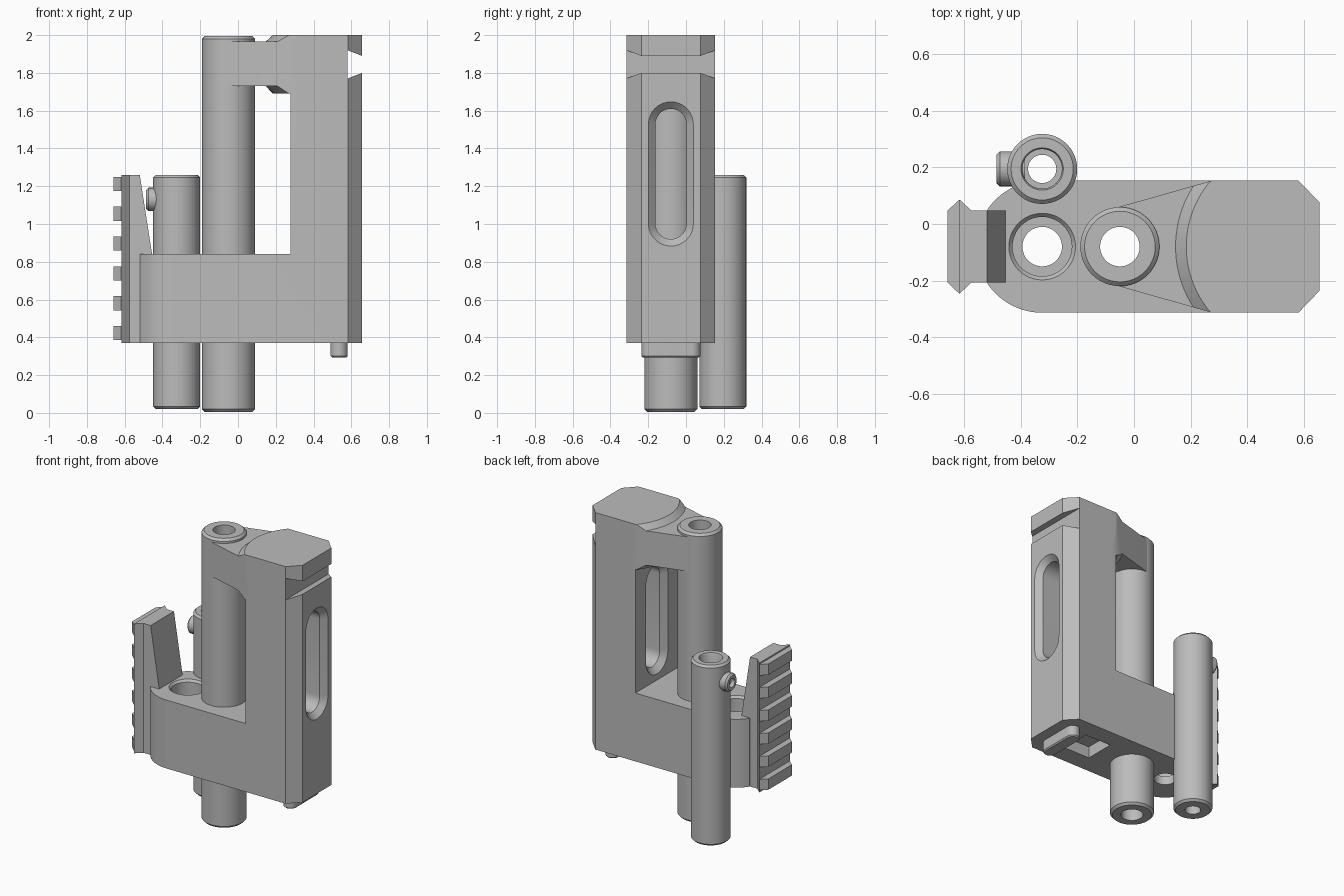
import bpy, bmesh
from math import sin, cos, pi, radians
from mathutils import Vector

cube = bpy.data.objects.get("Cube")
if cube:
    bpy.data.objects.remove(cube, do_unlink=True)

grey = bpy.data.materials.new("plain_grey")
grey.use_nodes = True
COLOUR = (0.5, 0.5, 0.5, 1)
grey.diffuse_color = COLOUR
grey.node_tree.nodes["Principled BSDF"].inputs["Base Color"].default_value = COLOUR

MID = -0.08          # y of the body's middle plane
HALF = 0.234         # half depth of the body
BARREL = Vector((-0.05, MID, 0))
SOCKET = Vector((-0.325, MID, 0))
REAR = Vector((-0.325, 0.195, 0))


def loft(name, rings, closed=False):
    """Skin a list of equal rings; cap the ends, or join last to first."""
    bm = bmesh.new()
    loops = [[bm.verts.new(p) for p in ring] for ring in rings]
    pairs = list(zip(loops, loops[1:]))
    if closed:
        pairs.append((loops[-1], loops[0]))
    else:
        bm.faces.new(loops[0])
        bm.faces.new(loops[-1])
    n = len(loops[0])
    for a, b in pairs:
        for i in range(n):
            j = (i + 1) % n
            bm.faces.new((a[i], a[j], b[j], b[i]))
    bmesh.ops.recalc_face_normals(bm, faces=bm.faces)
    mesh = bpy.data.meshes.new(name)
    bm.to_mesh(mesh)
    bm.free()
    mesh.materials.append(grey)
    ob = bpy.data.objects.new(name, mesh)
    bpy.context.collection.objects.link(ob)
    return ob


def plan(name, pts, z0, z1):
    """Extrude a plan outline (x, offset from the middle plane) upwards."""
    return loft(name, [[(x, MID + y, z) for x, y in pts] for z in (z0, z1)])


def side(name, pts, half):
    """Extrude a side outline (x, z) along y."""
    return loft(name, [[(x, MID + s * half, z) for x, z in pts] for s in (-1, 1)])


def lathe(name, profile, centre, closed=False, along_x=False, n=48):
    """Revolve (radius, height) pairs about a vertical or x axis."""
    rings = []
    for r, h in profile:
        circle = [(r * cos(2 * pi * i / n), r * sin(2 * pi * i / n)) for i in range(n)]
        rings.append([centre + Vector((h, a, b) if along_x else (a, b, h)) for a, b in circle])
    return loft(name, rings, closed)


def stadium(r, half_straight, n=16):
    """Rounded slot outline, long in its second coordinate."""
    ends = []
    for s in (0, 1):
        ends += [(r * cos(pi * (s + i / n)), r * sin(pi * (s + i / n)) + (1 - 2 * s) * half_straight)
                 for i in range(n + 1)]
    return ends


def mirrored(pts):
    """Add the mirror image of a half outline across the middle plane."""
    return pts + [(x, -y) for x, y in reversed(pts)]


def combine(target, other, operation):
    mod = target.modifiers.new("join", "BOOLEAN")
    mod.operation = operation
    mod.solver = "EXACT"
    mod.object = other
    bpy.context.view_layer.objects.active = target
    bpy.ops.object.modifier_apply(modifier=mod.name)
    bpy.data.objects.remove(other, do_unlink=True)


def smooth(ob):
    bpy.ops.object.select_all(action="DESELECT")
    ob.select_set(True)
    bpy.context.view_layer.objects.active = ob
    bpy.ops.object.shade_smooth_by_angle(angle=radians(30))


# Body block with rounded, flattened left end and chamfered right end
arc = [(SOCKET.x + HALF * cos(radians(a)), HALF * sin(radians(a))) for a in range(146, 89, -4)]
arc.append((SOCKET.x, HALF))
body = plan("body", mirrored(arc + [(0.582, HALF), (0.657, 0.156)]), 0.37, 2.0)
combine(body, side("gap_cutter", [(-1, 0.84), (0.277, 0.84), (0.277, 3), (-1, 3)], 1), "DIFFERENCE")

# Upper arm tapering to the barrel
taper = [(BARREL.x + 0.136 * cos(radians(a)), 0.136 * sin(radians(a))) for a in range(180, 104, -5)]
taper = taper[1:] + [(0.277, HALF), (0.32, HALF)]
combine(body, plan("arm", mirrored(taper), 1.73, 1.966), "UNION")

# Curved shoulder, bevelled above and below
head = lathe("head", [(0.358, 1.69), (0.396, 1.73), (0.396, 1.966), (0.358, 2.0)],
             Vector((0.543, MID, 0)), n=96)
combine(head, plan("head_limit", mirrored(taper), 1.5, 2.2), "INTERSECT")
combine(body, head, "UNION")

# Accessory rail with wedge web and cross teeth
combine(body, side("web", [(-0.6, 0.37), (-0.455, 0.37), (-0.455, 0.84), (-0.52, 1.26), (-0.6, 1.26)],
                   0.127), "UNION")
combine(body, plan("rail", mirrored([(-0.618, 0.167), (-0.575, 0.127)]), 0.37, 1.26), "UNION")
for i in range(6):
    z = 0.385 + i * 0.158
    combine(body, plan("tooth", mirrored([(-0.66, 0.127), (-0.619, 0.166), (-0.6, 0.14)]),
                       z, z + 0.075), "UNION")

# Dovetail groove across the right face
combine(body, side("groove_cutter", [(0.58, 1.77), (0.58, 1.92), (0.7, 1.873), (0.7, 1.817)], 1),
        "DIFFERENCE")

# Long window with flared rims
window = [[(x, MID + y, 1.265 + z) for y, z in stadium(r, 0.263)]
          for x, r in ((0.7, 0.162), (0.62, 0.082), (0.314, 0.082), (0.25, 0.146))]
combine(body, loft("window_cutter", window), "DIFFERENCE")

# Stepped socket, clearance for both tubes, and underside pocket
combine(body, lathe("socket_cutter", [(0.07, 0.2), (0.07, 0.43), (0.105, 0.43), (0.105, 0.825),
                                      (0.118, 0.84), (0.118, 0.9)], SOCKET), "DIFFERENCE")
for centre in (BARREL, REAR):
    combine(body, lathe("bore_cutter", [(0.1, -1), (0.1, 3)], centre), "DIFFERENCE")
combine(body, side("pocket_cutter", [(0.22, 0.2), (0.42, 0.2), (0.42, 0.45), (0.22, 0.45)], 0.105),
        "DIFFERENCE")
smooth(body)

# Main barrel tube
smooth(lathe("barrel", [(0.07, 0.005), (0.125, 0.005), (0.14, 0.02), (0.14, 1.98), (0.125, 1.995),
                        (0.07, 1.995)], BARREL, closed=True))

# Rear tube with a wider bore near the top
smooth(lathe("rear_tube", [(0.05, 0.02), (0.11, 0.02), (0.124, 0.034), (0.124, 1.246), (0.11, 1.26),
                           (0.075, 1.26), (0.07, 1.25), (0.07, 1.0), (0.05, 1.0)], REAR, closed=True))

# Set screw with a recessed socket
smooth(lathe("set_screw", [(0.05, 0.06), (0.062, 0.06), (0.062, -0.03), (0.05, -0.042),
                           (0.03, -0.042), (0.03, -0.015)],
             Vector((-0.445, REAR.y, 1.13)), along_x=True, n=24))

# Foot bar under the column
foot = [[(0.535 + x, MID + y, z) for x, y in stadium(r, 0.111)]
        for z, r in ((0.293, 0.037), (0.301, 0.045), (0.38, 0.045))]
smooth(loft("foot_bar", foot))
